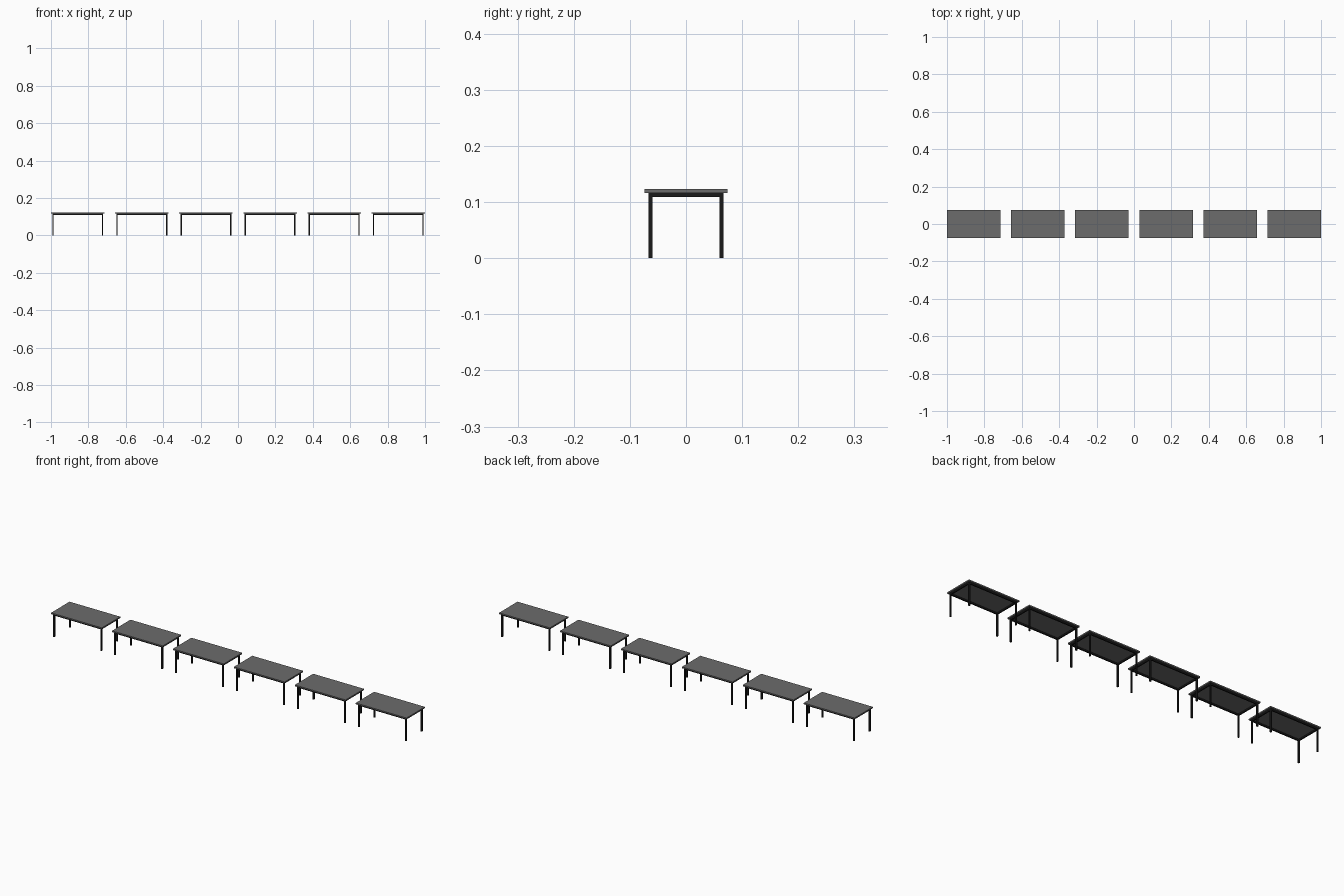
import bpy
import bmesh
from mathutils import Matrix, Vector

if "Cube" in bpy.data.objects:
    bpy.data.objects.remove(bpy.data.objects["Cube"])

COUNT = 6
W, D, H = 0.286, 0.148, 0.123      # overall table size
TOP_T = 0.0065                     # table top thickness
BAR = 0.007                        # square tube of the frame
INSET = 0.007                      # frame set back from the top's edge
PITCH = (2 - W) / (COUNT - 1)


def material(name, value):
    mat = bpy.data.materials.new(name)
    mat.diffuse_color = (value, value, value, 1)
    mat.use_nodes = True
    mat.node_tree.nodes["Principled BSDF"].inputs["Base Color"].default_value = mat.diffuse_color
    return mat


def boxes(name, parts, mat):
    """One mesh made of (centre, size) boxes."""
    bm = bmesh.new()
    for centre, size in parts:
        bmesh.ops.create_cube(bm, size=1, matrix=Matrix.LocRotScale(
            Vector(centre), None, Vector(size)))
    mesh = bpy.data.meshes.new(name)
    bm.to_mesh(mesh)
    bm.free()
    mesh.materials.append(mat)
    return mesh


top_mat = material("grey_top", 0.15)
frame_mat = material("black_frame", 0.01)

# Table top slab
top = boxes("table_top", [((0, 0, H - TOP_T / 2), (W, D, TOP_T))], top_mat)

# Four legs and the rails between them
fx, fy = W / 2 - INSET - BAR / 2, D / 2 - INSET - BAR / 2
frame_h = H - TOP_T
rail_z = frame_h - BAR / 2
legs = boxes("legs", [((sx * fx, sy * fy, frame_h / 2), (BAR, BAR, frame_h))
                      for sx in (-1, 1) for sy in (-1, 1)], frame_mat)
rails = boxes("rails",
              [((0, s * fy, rail_z), (2 * fx - BAR, BAR, BAR)) for s in (-1, 1)] +
              [((s * fx, 0, rail_z), (BAR, 2 * fy - BAR, BAR)) for s in (-1, 1)],
              frame_mat)

# Row of identical tables
for i in range(COUNT):
    for mesh in (top, legs, rails):
        obj = bpy.data.objects.new(f"{mesh.name}_{i + 1}", mesh)
        obj.location.x = -1 + W / 2 + i * PITCH
        bpy.context.collection.objects.link(obj)
